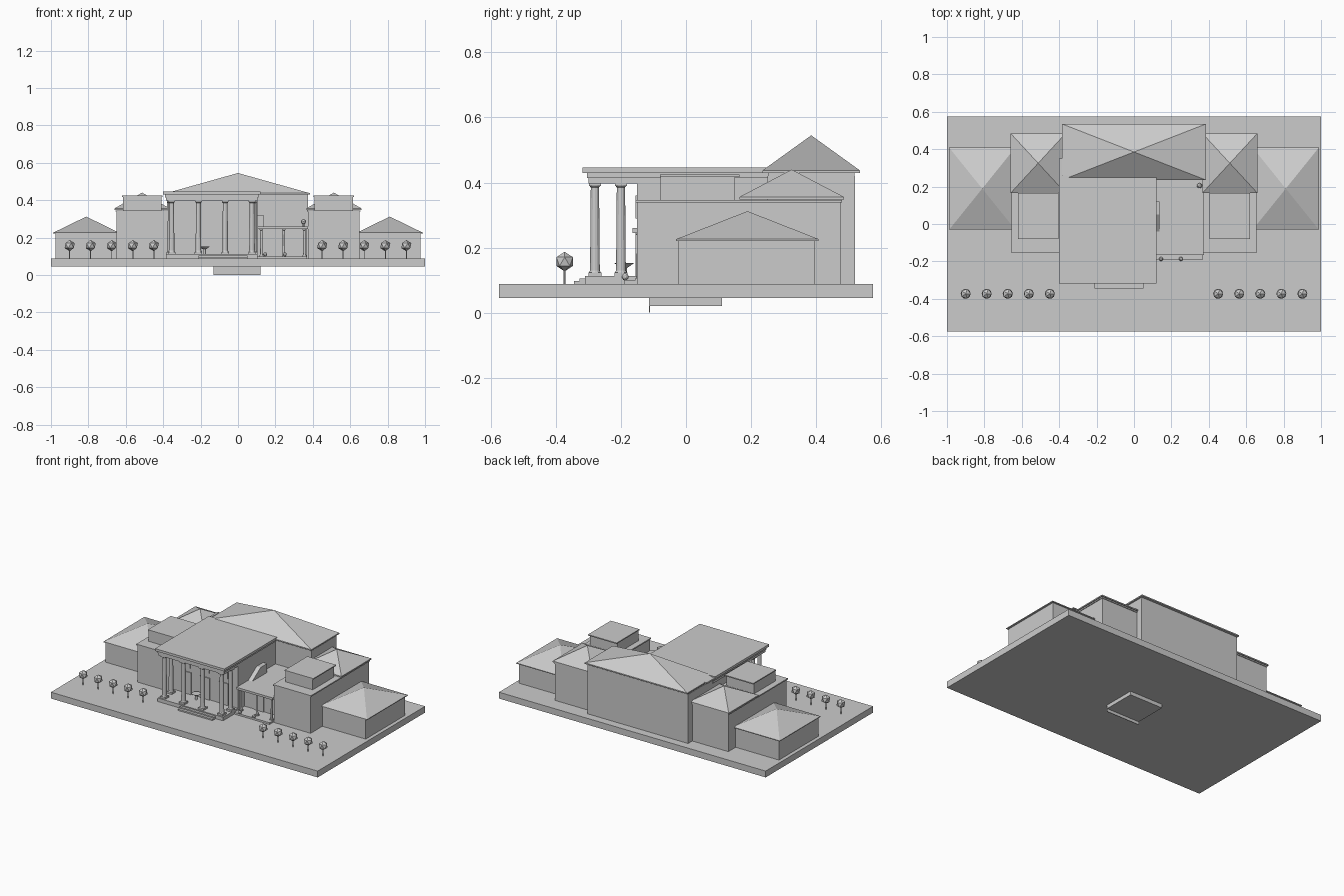
import bpy
import bmesh
from mathutils import Vector

if "Cube" in bpy.data.objects:
    bpy.data.objects.remove(bpy.data.objects["Cube"], do_unlink=True)

GREY = bpy.data.materials.new("light_grey")
GREY.use_nodes = True
GREY.diffuse_color = (0.6, 0.6, 0.6, 1)
GREY.node_tree.nodes["Principled BSDF"].inputs["Base Color"].default_value = (0.6, 0.6, 0.6, 1)


def finish(name, bm):
    bmesh.ops.recalc_face_normals(bm, faces=bm.faces)
    mesh = bpy.data.meshes.new(name)
    bm.to_mesh(mesh)
    bm.free()
    mesh.materials.append(GREY)
    obj = bpy.data.objects.new(name, mesh)
    bpy.context.collection.objects.link(obj)
    return obj


def add_box(bm, x, y, z):
    made = bmesh.ops.create_cube(bm, size=1)["verts"]
    for v in made:
        v.co = Vector([(r[0] + r[1]) / 2 + c * (r[1] - r[0]) for c, r in zip(v.co, (x, y, z))])


def box(name, x, y, z):
    bm = bmesh.new()
    add_box(bm, x, y, z)
    return finish(name, bm)


def add_cone(bm, at, r1, r2, z0, z1, sides=12):
    made = bmesh.ops.create_cone(bm, cap_ends=True, segments=sides, radius1=r1, radius2=r2, depth=z1 - z0)["verts"]
    bmesh.ops.translate(bm, verts=made, vec=(at[0], at[1], (z0 + z1) / 2))


def hip_roof(name, x, y, z0, z1, eave=0.008):
    """Four-sided pointed roof on a thin eave."""
    bm = bmesh.new()
    add_box(bm, x, y, (z0 - eave, z0))
    top = max(bm.faces, key=lambda f: f.calc_center_median().z)
    centre = bmesh.ops.poke(bm, faces=[top])["verts"][0]
    centre.co.z = z1
    return finish(name, bm)


def column(name, at, z0, z1, r, base):
    """Square plinth, tapered round shaft, flared neck and square cap."""
    bm = bmesh.new()
    x, y = at
    h = base * 0.6
    for half, a, b in ((base, z0, z0 + h), (base * 0.9, z1 - h * 0.6, z1)):
        add_box(bm, (x - half, x + half), (y - half, y + half), (a, b))
    add_cone(bm, at, r * 1.2, r, z0 + h, z0 + h * 1.5)
    add_cone(bm, at, r, r * 0.85, z0 + h * 1.5, z1 - h)
    add_cone(bm, at, r * 0.85, base * 0.85, z1 - h, z1 - h * 0.6)
    return finish(name, bm)


# Ground slab and the block underneath it
box("ground_slab", (-1, 1), (-0.575, 0.575), (0.045, 0.088))
box("foundation_block", (-0.13, 0.12), (-0.11, 0.11), (0.02, 0.045))
box("foundation_front_plate", (-0.13, 0.12), (-0.114, -0.11), (0, 0.045))

# Central hall
box("central_hall", (-0.38, 0.375), (0.25, 0.52), (0.088, 0.42))
box("hall_cornice", (-0.378, 0.373), (0.252, 0.518), (0.42, 0.43))
hip_roof("hall_roof", (-0.385, 0.385), (0.235, 0.535), 0.437, 0.545)

# Side wings, mirrored
for s, side in ((1, "left"), (-1, "right")):
    def span(a, b):
        return tuple(sorted((s * a, s * b)))
    box(side + "_wing", span(0.375, 0.65), (-0.15, 0.475), (0.088, 0.338))
    box(side + "_wing_coping", span(0.37, 0.655), (-0.155, 0.48), (0.338, 0.346))
    box(side + "_wing_attic", span(0.41, 0.615), (-0.078, 0.15), (0.346, 0.417))
    box(side + "_attic_lid", span(0.405, 0.62), (-0.08, 0.165), (0.417, 0.424))
    hip_roof(side + "_wing_roof", span(0.365, 0.66), (0.165, 0.485), 0.356, 0.44)
    box(side + "_pavilion", span(0.645, 0.975), (-0.025, 0.397), (0.088, 0.222))
    hip_roof(side + "_pavilion_roof", span(0.635, 0.988), (-0.03, 0.408), 0.226, 0.312, 0.005)
    # Row of round trees in front
    for i in range(5):
        at = (s * (0.45 + i * 0.1125), -0.373)
        bm = bmesh.new()
        add_cone(bm, at, 0.003, 0.003, 0.088, 0.135, 6)
        ball = bmesh.ops.create_icosphere(bm, subdivisions=1, radius=0.03)["verts"]
        bmesh.ops.translate(bm, verts=ball, vec=(*at, 0.157))
        finish(f"{side}_tree_{i + 1}", bm)

# Front building behind the columns
box("front_building", (-0.38, 0.105), (-0.15, 0.26), (0.088, 0.4))
for i, x in enumerate((-0.28, -0.14, 0)):
    box(f"front_door_{i + 1}", (x - 0.035, x + 0.035), (-0.156, -0.15), (0.112, 0.26))
    box(f"front_window_{i + 1}", (x - 0.03, x + 0.03), (-0.156, -0.15), (0.29, 0.36))

# Portico floor, steps, entablature and flat roof
box("portico_floor", (-0.385, 0.105), (-0.31, -0.15), (0.088, 0.112))
for i in range(2):
    box(f"portico_step_{i + 1}", (-0.21, 0.05), (-0.345 + i * 0.018, -0.31), (0.088, 0.097 + i * 0.008))
box("portico_beam", (-0.385, 0.105), (-0.3, 0.26), (0.397, 0.414))
box("portico_frieze", (-0.39, 0.11), (-0.305, 0.26), (0.414, 0.43))
box("portico_roof", (-0.4, 0.12), (-0.318, 0.26), (0.43, 0.446))
box("portico_roof_rear_edge", (-0.4, -0.385), (0.26, 0.35), (0.43, 0.44))

# Portico columns: a front row and a second pair at each end
for i in range(4):
    column(f"portico_column_{i + 1}", (-0.355 + i * 0.1433, -0.28), 0.112, 0.397, 0.015, 0.02)
for name, x in (("right", -0.362), ("left", 0.085)):
    column(f"rear_{name}_column", (x, -0.2), 0.112, 0.397, 0.015, 0.02)

# Basin on the portico
bm = bmesh.new()
add_cone(bm, (-0.18, -0.19), 0.008, 0.008, 0.112, 0.138)
add_cone(bm, (-0.18, -0.19), 0.01, 0.03, 0.138, 0.152)
finish("portico_basin", bm)

# Low side porch between the portico and the left wing
box("porch_floor", (0.105, 0.37), (-0.19, 0.25), (0.088, 0.1))
box("porch_room", (0.105, 0.37), (-0.08, 0.25), (0.1, 0.245))
box("porch_roof", (0.105, 0.375), (-0.165, 0.25), (0.245, 0.26))
box("porch_door", (0.18, 0.25), (-0.086, -0.08), (0.1, 0.2))
for i, x in enumerate((0.125, 0.245, 0.355)):
    column(f"porch_column_{i + 1}", (x, -0.145), 0.1, 0.245, 0.007, 0.011)

# Sloping parapet against the front building
bm = bmesh.new()
ring = [bm.verts.new(p) for p in ((0.105, -0.04, 0.26), (0.105, 0.12, 0.26), (0.105, 0.12, 0.32), (0.105, 0.05, 0.32))]
face = bm.faces.new(ring)
moved = bmesh.ops.extrude_face_region(bm, geom=[face])["geom"]
bmesh.ops.translate(bm, verts=[g for g in moved if isinstance(g, bmesh.types.BMVert)], vec=(0.03, 0, 0))
finish("porch_parapet", bm)

# Small shrubs by the porch and a lamp on its roof
for i, x in enumerate((0.145, 0.25)):
    bm = bmesh.new()
    ball = bmesh.ops.create_icosphere(bm, subdivisions=2, radius=0.011)["verts"]
    bmesh.ops.translate(bm, verts=ball, vec=(x, -0.187, 0.11))
    finish(f"porch_shrub_{i + 1}", bm)
bm = bmesh.new()
add_cone(bm, (0.35, 0.205), 0.005, 0.005, 0.26, 0.275, 8)
ball = bmesh.ops.create_icosphere(bm, subdivisions=2, radius=0.014)["verts"]
bmesh.ops.translate(bm, verts=ball, vec=(0.35, 0.205, 0.285))
finish("porch_lamp", bm)
